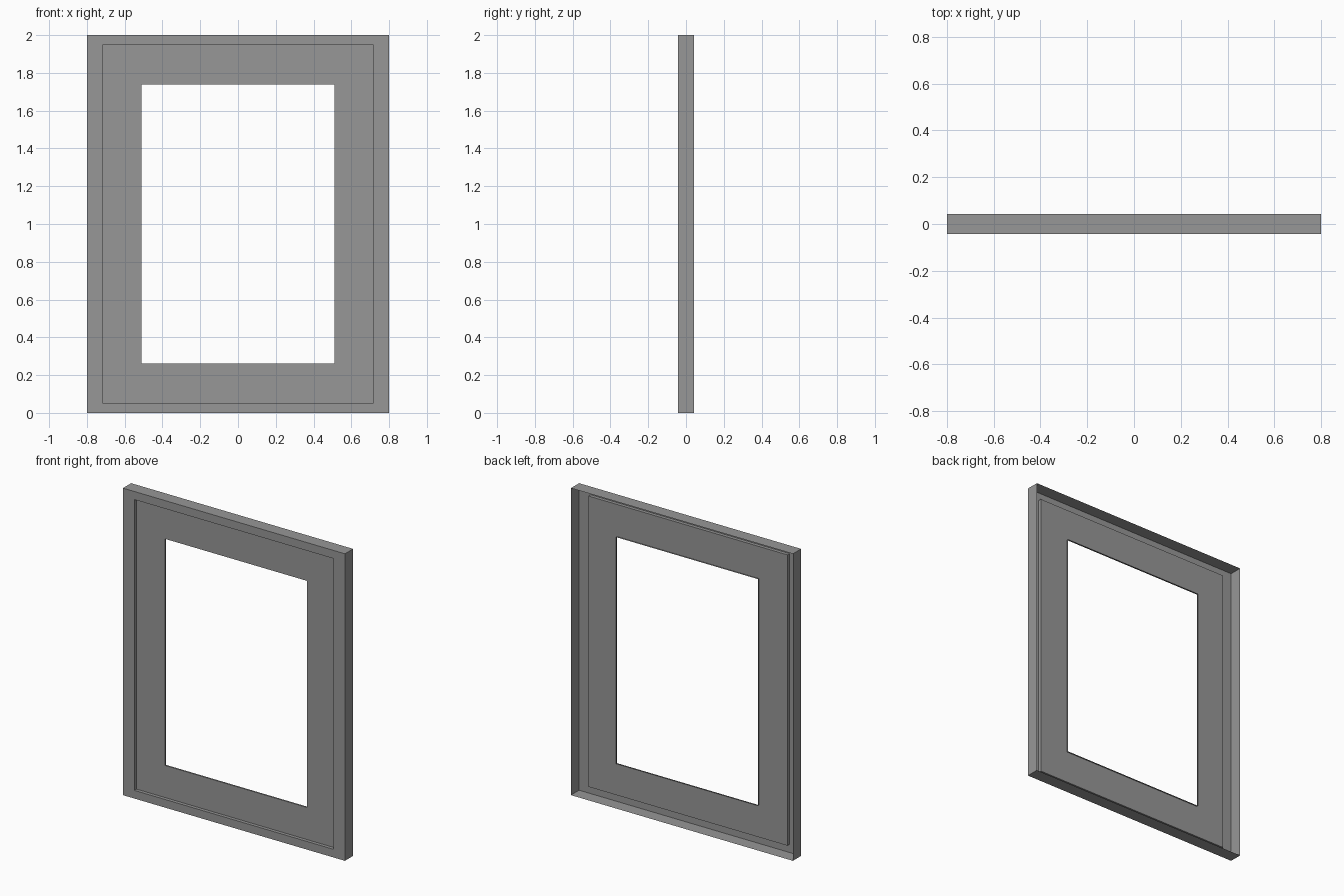
import bpy
import bmesh

cube = bpy.data.objects.get("Cube")
if cube:
    bpy.data.objects.remove(cube, do_unlink=True)

# Overall sizes
HALF_W, HALF_H = 0.8, 1.0
FRONT, BACK = -0.042, 0.042
RECESS, LIP = -0.02, -0.01

grey = bpy.data.materials.new("plain grey")
grey.use_nodes = True
colour = (0.31, 0.31, 0.31, 1.0)
grey.diffuse_color = colour
grey.node_tree.nodes["Principled BSDF"].inputs["Base Color"].default_value = colour


def rectangular_shell(name, steps):
    """Join a series of rectangles (half width, half height, y) into a thin shell."""
    bm = bmesh.new()
    rings = []
    for w, h, y in steps:
        corners = ((-w, -h), (w, -h), (w, h), (-w, h))
        rings.append([bm.verts.new((x, y, z + HALF_H)) for x, z in corners])
    for a, b in zip(rings, rings[1:]):
        for i in range(4):
            j = (i + 1) % 4
            bm.faces.new((a[i], a[j], b[j], b[i]))
    mesh = bpy.data.meshes.new(name)
    bm.to_mesh(mesh)
    bm.free()
    mesh.materials.append(grey)
    obj = bpy.data.objects.new(name, mesh)
    bpy.context.collection.objects.link(obj)
    return obj


# Open-backed frame: outer walls, front border and inner step
RIM_W, RIM_H = 0.717, 0.947
rectangular_shell("frame", [
    (HALF_W, HALF_H, BACK),
    (HALF_W, HALF_H, FRONT),
    (RIM_W, RIM_H, FRONT),
    (RIM_W, RIM_H, RECESS),
])

# Recessed mount board with a small lip around the opening
OPEN_W, OPEN_H = 0.511, 0.738
rectangular_shell("mount_board", [
    (RIM_W, RIM_H, RECESS),
    (OPEN_W, OPEN_H, RECESS),
    (OPEN_W, OPEN_H, LIP),
])
